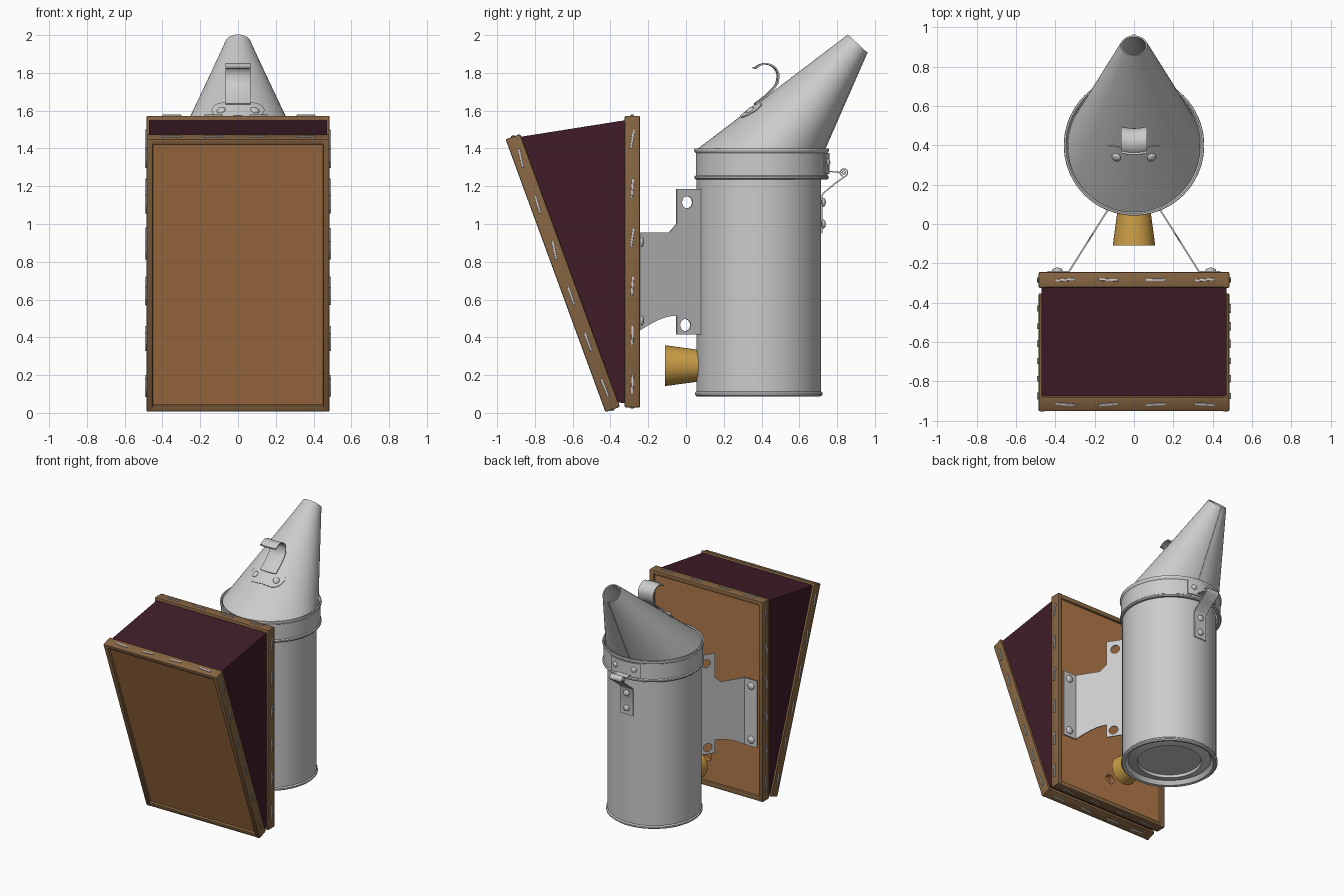
import bpy, bmesh, random
from math import sin, cos, pi, radians, asin, sqrt
from mathutils import Matrix, Vector

if "Cube" in bpy.data.objects:
    bpy.data.objects.remove(bpy.data.objects["Cube"])

random.seed(4)


def material(name, rgb):
    m = bpy.data.materials.new(name)
    m.diffuse_color = (*rgb, 1)
    m.use_nodes = True
    m.node_tree.nodes["Principled BSDF"].inputs["Base Color"].default_value = m.diffuse_color
    return m


WOOD = material("frame_wood", (0.24, 0.13, 0.055))
PANEL = material("panel_wood", (0.44, 0.19, 0.065))
LEATHER = material("leather", (0.05, 0.012, 0.022))
BRASS = material("brass", (0.58, 0.33, 0.06))


def finish(ob, mat=None, angle=35):
    bpy.ops.object.select_all(action='DESELECT')
    bpy.context.view_layer.objects.active = ob
    ob.select_set(True)
    for mod in list(ob.modifiers):
        bpy.ops.object.modifier_apply(modifier=mod.name)
    if mat:
        ob.data.materials.append(mat)
    bpy.ops.object.shade_smooth_by_angle(angle=radians(angle))
    return ob


def from_bmesh(name, bm):
    bmesh.ops.recalc_face_normals(bm, faces=bm.faces)
    me = bpy.data.meshes.new(name)
    bm.to_mesh(me)
    bm.free()
    ob = bpy.data.objects.new(name, me)
    bpy.context.collection.objects.link(ob)
    return ob


def sheet(name, rows, closed=False, thick=0, mat=None):
    """Quad surface through rows of points."""
    bm = bmesh.new()
    vs = [[bm.verts.new(p) for p in row] for row in rows]
    n = len(rows[0])
    for a, b in zip(vs, vs[1:]):
        for i in range(n if closed else n - 1):
            j = (i + 1) % n
            bm.faces.new((a[i], a[j], b[j], b[i]))
    bmesh.ops.remove_doubles(bm, verts=bm.verts, dist=1e-5)
    ob = from_bmesh(name, bm)
    if thick:
        s = ob.modifiers.new("thickness", 'SOLIDIFY')
        s.thickness, s.offset = thick, 0
    return finish(ob, mat)


def lathe(name, profile, cy, seg=72):
    return sheet(name, [[(r * sin(2 * pi * i / seg), cy - r * cos(2 * pi * i / seg), z)
                         for i in range(seg)] for r, z in profile], True)


def strap(name, path, half, thick=0.008, bow=0):
    """Strip of metal following a (y, z) path."""
    xs = [half * k / 4 for k in range(-4, 5)]
    return sheet(name, [[(x, y + bow * x * x, z) for x in xs] for y, z in path], thick=thick)


def box(name, lo, hi, M=Matrix(), mat=None, bevel=0.008):
    bm = bmesh.new()
    bmesh.ops.create_cube(bm, size=1)
    for v in bm.verts:
        v.co = Vector([(a + b) / 2 + c * (b - a) for a, b, c in zip(lo, hi, v.co)])
    ob = from_bmesh(name, bm)
    ob.matrix_world = M
    if bevel:
        b = ob.modifiers.new("bevel", 'BEVEL')
        b.width, b.segments = bevel, 2
    return finish(ob, mat)


def dome(name, loc, normal, r):
    bm = bmesh.new()
    bmesh.ops.create_uvsphere(bm, u_segments=16, v_segments=8, radius=r)
    ob = from_bmesh(name, bm)
    ob.matrix_world = (Matrix.Translation(loc) @ Vector(normal).to_track_quat('Z', 'Y').to_matrix().to_4x4()
                       @ Matrix.Diagonal((1, 1, 0.55, 1)))
    return finish(ob, angle=60)


# Fire pot with recessed base
lathe("fire_pot", [(0, .125), (.22, .125), (.225, .105), (.29, .12), (.31, .092), (.328, .088), (.338, .096),
                   (.338, .106), (.33, .114), (.33, 1.25)], .385)
# Lid band with rolled edges
lathe("lid_band", [(.328, 1.245), (.335, 1.236), (.35, 1.237), (.356, 1.244), (.355, 1.252), (.348, 1.258),
                   (.348, 1.375), (.354, 1.382), (.357, 1.392), (.355, 1.40), (.347, 1.40), (.337, 1.385)], .40)


# Slanted spout, lofted from lid circle to tilted tip circle
def spout(t, a, off=0):
    r = .333 + (.065 - .333) * t + off
    ry = .333 + (.0475 - .333) * t + off
    return Vector((r * sin(a), .395 + .512 * t - ry * cos(a), 1.393 + .562 * t + .045 * t * cos(a)))


sheet("spout", [[spout(t / 8, 2 * pi * i / 72) for i in range(72)] for t in range(9)], True, .008)
sheet("spout_seam", [[spout(t / 8, pi + s * .09, .006) for s in (-1, 0, 1)] for t in range(9)], thick=.004)

# Hook on the spout: lobed base plate, rivets and curled strap
T0 = .345


def on_spout(x, t, off=.008):
    return spout(t, asin(x / (.333 - .268 * t)), off)


rows = []
for k in range(25):
    x = .135 * (k - 12) / 12.001
    h = .062 * sqrt(max(0, 1 - max(0, (abs(x) - .08) / .055) ** 2)) + .001
    low = h if abs(x) > .08 else .05 + .012 * abs(x) / .08
    rows.append([on_spout(x, T0 - low + (low + h) * s / 4) for s in range(5)])
sheet("hook_plate", rows, thick=.008)
for s in (-1, 1):
    dome("hook_rivet", on_spout(.085 * s, T0, .014), (.35 * s, -.6, .75), .024)
curl = [(.415 + .068 * cos(a), 1.783 + .065 * sin(a)) for a in [radians(-15 + 14 * k) for k in range(12)]]
strap("hook_strap", [(.36, 1.635), (.42, 1.68), (.462, 1.722), (.477, 1.745)] + curl + [(.352, 1.828)],
      .066, bow=2)

# Hinge at the back
arc = [.36 * k / 8 for k in range(-8, 9)]
sheet("hinge_lid_plate", [[(.356 * sin(a), .40 + .356 * cos(a), z) for a in arc] for z in (1.265, 1.375)], thick=.008)
strap("hinge_tab", [(.752, 1.295), (.758, 1.278), (.83, 1.272)], .055, .006)
loop = [(.836 + .02 * cos(a), 1.272 + .02 * sin(a)) for a in [radians(-45 + 30 * k) for k in range(11)]]
strap("hinge_strap", [(.72, .95), (.72, 1.15), (.727, 1.163), (.79, 1.215)] + loop, .052, .007)
sheet("hinge_pin", [[(x, .836 + r * cos(i * pi / 6), 1.272 + r * sin(i * pi / 6)) for i in range(12)]
                    for x, r in ((-.06, 0), (-.06, .012), (.06, .012), (.06, 0))], True)
for z in (1.0, 1.115):
    dome("hinge_rivet", (0, .727, z), (0, 1, 0), .024)
for s in (-1, 1):
    dome("lid_rivet", (.08 * s, .752, 1.325), (.2 * s, 1, 0), .021)

# Air inlet funnel
seg = 40
sheet("air_inlet", [[(r * cos(2 * pi * i / seg), y, .25 + r * sin(2 * pi * i / seg)) for i in range(seg)]
                    for y, r in ((.075, .083), (-.11, .108), (-.11, .096), (.075, .071))], True, mat=BRASS)


# Bellows boards: framed panels with staples, built upright then placed by a matrix
def board(name, M, length, half=.485, d=.041, rail=.036):
    for s in (-1, 1):
        x0, x1 = sorted((s * half, s * (half - rail)))
        box(name + "_side_rail", (x0, -d, 0), (x1, d, length), M, WOOD)
        z0 = 0 if s < 0 else length - rail
        box(name + "_end_rail", (-half + .003, -d + .002, z0), (half - .003, d - .002, z0 + rail), M, WOOD)
        for k in range(6):
            z = length * (.08 + .168 * k)
            tilt = Matrix.Translation((s * half, 0, z)) @ Matrix.Rotation(random.uniform(-.2, .05), 4, 'X')
            box(name + "_side_staple", (-.008, -.006, -.05), (.008, .006, .05), M @ tilt, bevel=.003)
    for x in (-.35, -.13, .11, .36):
        for z in (0, length):
            tilt = Matrix.Translation((x, 0, z)) @ Matrix.Rotation(random.uniform(-.1, .1), 4, 'Z')
            box(name + "_end_staple", (-.05, -.006, -.006), (.05, .006, .006), M @ tilt, bevel=.003)
    return box(name + "_panel", (-half + .03, -d + .018, .03), (half - .03, d - .018, length - .03), M, PANEL, 0)


FRONT = Matrix.Translation((0, -.388, .018)) @ Matrix.Rotation(radians(20.1), 4, 'X')
BACK = Matrix.Translation((0, -.284, .028))
board("front_board", FRONT, 1.538)
panel = board("back_board", BACK, 1.545)

# Air hole in the back panel
bm = bmesh.new()
bmesh.ops.create_cone(bm, cap_ends=True, segments=24, radius1=.036, radius2=.036, depth=.3,
                      matrix=Matrix.Translation((0, -.15, .25)) @ Matrix.Rotation(pi / 2, 4, 'X'))
cutter = from_bmesh("hole_cutter", bm)
cutter.hide_render = True
cut = panel.modifiers.new("hole", 'BOOLEAN')
cut.operation, cut.object, cut.solver = 'DIFFERENCE', cutter, 'EXACT'
finish(panel)
bpy.data.objects.remove(cutter)

# Leather wedge between the boards
bm = bmesh.new()
ends = []
for x in (-.47, .47):
    pts = [FRONT @ Vector((x, .03, 1.525)), Vector((x, -.318, 1.55)), Vector((x, -.318, .05)),
           FRONT @ Vector((x, .03, .03))]
    ends.append([bm.verts.new(p) for p in pts])
    bm.faces.new(ends[-1])
for i in range(4):
    j = (i + 1) % 4
    bm.faces.new((ends[0][i], ends[0][j], ends[1][j], ends[1][i]))
finish(from_bmesh("bellows_leather", bm), LEATHER)

# Bracket: two slanted cut-out wings, flanges with screws, and a wrap on the pot
scoop = [(-.24 + .19 * k / 6, .44 + .075 * sin(pi / 2 * k / 6)) for k in range(7)]
outline = scoop + [(-.05, .415), (.075, .415), (.075, 1.185), (-.05, 1.185), (-.05, 1.0), (-.09, .955), (-.24, .955)]
holes = [[(y + .028 * cos(k * pi / 10), z + .032 * sin(k * pi / 10)) for k in range(20)]
         for y, z in ((.005, 1.115), (-.005, .465))]
for s in (-1, 1):
    cu = bpy.data.curves.new("bracket_wing", 'CURVE')
    cu.dimensions, cu.fill_mode, cu.extrude = '2D', 'BOTH', .004
    for pts in [outline] + holes:
        sp = cu.splines.new('POLY')
        sp.points.add(len(pts) - 1)
        for p, (y, z) in zip(sp.points, pts):
            p.co = (y, z, 0, 1)
        sp.use_cyclic_u = True
    ob = bpy.data.objects.new("bracket_wing", cu)
    bpy.context.collection.objects.link(ob)
    u, v = Vector((-.63 * s, 1, 0)), Vector((0, 0, 1))
    w = u.cross(v).normalized()
    ob.matrix_world = Matrix([(u[i], v[i], w[i], (.178 * s, 0, 0)[i]) for i in range(3)] + [(0, 0, 0, 1)])
    bpy.ops.object.select_all(action='DESELECT')
    bpy.context.view_layer.objects.active = ob
    ob.select_set(True)
    bpy.ops.object.convert(target='MESH')
    finish(bpy.context.object)
    x0, x1 = sorted((.325 * s, .44 * s))
    box("bracket_flange", (x0, -.246, .44), (x1, -.238, .955), bevel=0)
    for z in (.49, .905):
        dome("bracket_screw", (.39 * s, -.237, z), (0, 1, 0), .028)
arc = [.4 * k / 8 for k in range(-8, 9)]
sheet("bracket_wrap", [[(.334 * sin(a), .385 - .334 * cos(a), z) for a in arc] for z in (.415, 1.185)], thick=.006)
